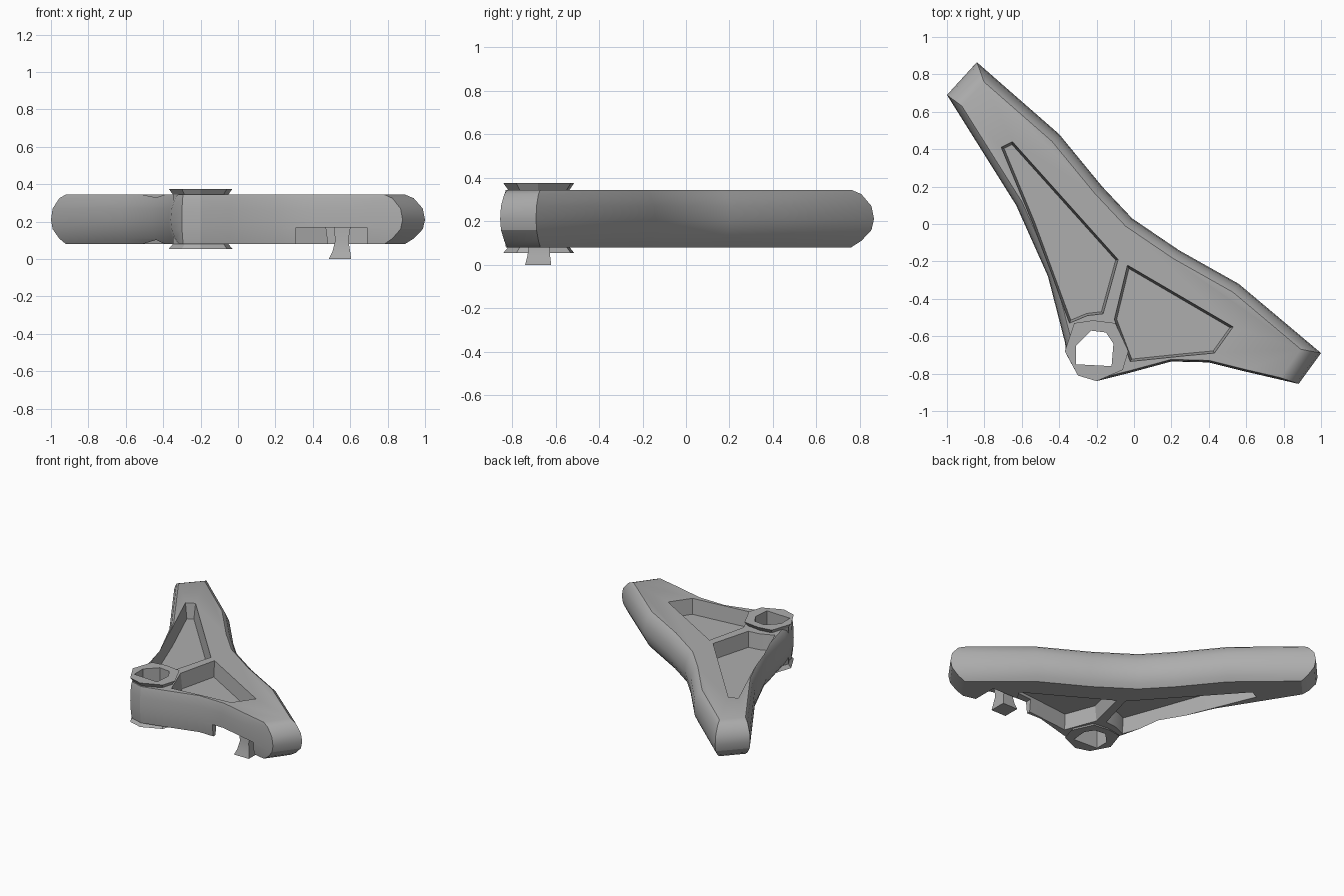
import bpy, bmesh
from mathutils import Vector

if "Cube" in bpy.data.objects:
    bpy.data.objects.remove(bpy.data.objects["Cube"])

metal = bpy.data.materials.new("grey metal")
metal.use_nodes = True
grey = (0.42, 0.42, 0.42, 1)
metal.diffuse_color = grey
metal.node_tree.nodes["Principled BSDF"].inputs["Base Color"].default_value = grey


def inset(points, amounts):
    """Move every edge of a counter-clockwise outline inward by its own amount."""
    pts = [Vector(p) for p in points]
    n, out = len(pts), []
    for i, p in enumerate(pts):
        a = (p - pts[i - 1]).normalized()
        b = (pts[(i + 1) % n] - p).normalized()
        na, nb = Vector((-a.y, a.x)), Vector((-b.y, b.x))
        da, db = amounts[i - 1], amounts[i]
        cross = a.x * b.y - a.y * b.x
        if abs(cross) < 0.1:
            out.append(p + (na * da + nb * db) / 2)
        else:
            t = ((nb * db - na * da).cross(b)) / cross
            out.append(p + na * da + a * t)
    return out


def loft(name, rings):
    """Solid through (z, outline) rings, listed bottom to top."""
    bm = bmesh.new()
    loops = [[bm.verts.new((p[0], p[1], z)) for p in pts] for z, pts in rings]
    bm.faces.new(loops[0][::-1])
    bm.faces.new(loops[-1])
    for low, high in zip(loops, loops[1:]):
        for i in range(len(low)):
            j = (i + 1) % len(low)
            bm.faces.new((low[i], low[j], high[j], high[i]))
    bmesh.ops.recalc_face_normals(bm, faces=bm.faces[:])
    mesh = bpy.data.meshes.new(name)
    bm.to_mesh(mesh)
    bm.free()
    mesh.materials.append(metal)
    obj = bpy.data.objects.new(name, mesh)
    bpy.context.collection.objects.link(obj)
    return obj


def rect(x0, x1, y0, y1):
    return [(x0, y0), (x1, y0), (x1, y1), (x0, y1)]


def activate(obj):
    bpy.ops.object.select_all(action="DESELECT")
    obj.select_set(True)
    bpy.context.view_layer.objects.active = obj


def cut(target, cutter):
    cutter.hide_render = True
    activate(target)
    mod = target.modifiers.new("cut", "BOOLEAN")
    mod.operation, mod.solver, mod.object = "DIFFERENCE", "EXACT", cutter
    bpy.ops.object.modifier_apply(modifier=mod.name)
    bpy.data.objects.remove(cutter)


# Outline of the arm: left side, front side, then the long rear side
left_side = [(-1, 0.69), (-0.63, 0.10), (-0.46, -0.28), (-0.37, -0.63)]
front_side = [(-0.36, -0.70), (-0.30, -0.81), (-0.20, -0.84), (-0.04, -0.80),
              (0.20, -0.735), (0.40, -0.74), (0.60, -0.79)]
right_tip = [(0.88, -0.855)]
rear_side = [(1, -0.69), (0.56, -0.32), (0.24, -0.14), (-0.01, 0.03),
             (-0.17, 0.20), (-0.40, 0.48)]
left_tip = [(-0.84, 0.865)]
outline = left_side + front_side + right_tip + rear_side + left_tip
softness = [0.4] * 4 + [0.12] * 7 + [1.1] + [0.6] * 6 + [1.1]

# Body with rounded rear edge and tips
profile = [(0.08, 0.09), (0.11, 0.05), (0.16, 0.01), (0.21, 0),
           (0.27, 0.01), (0.325, 0.05), (0.345, 0.09)]
body = loft("arm_body", [(z, inset(outline, [d * s for s in softness]))
                         for z, d in profile])

# Pockets on both faces leave a thin web between the ribs
left_pocket = [(-0.71, 0.41), (-0.54, 0.0), (-0.345, -0.53), (-0.25, -0.49),
               (-0.165, -0.48), (-0.085, -0.19), (-0.65, 0.44)]
right_pocket = [(-0.035, -0.22), (-0.105, -0.51), (-0.02, -0.735), (0.27, -0.705),
                (0.43, -0.69), (0.53, -0.55)]
for pocket in (left_pocket, right_pocket):
    floor = inset(pocket, [0.012] * len(pocket))
    cut(body, loft("pocket_cutter", [(0.235, floor), (0.345, pocket), (0.5, pocket)]))
    cut(body, loft("pocket_cutter", [(-0.1, pocket), (0.08, pocket), (0.19, floor)]))

# Clearance notch under the front rim
cut(body, loft("notch_cutter", [(z, rect(0.31, 0.69, -0.95, -0.62)) for z in (-0.1, 0.17)]))

# Bushing collar standing slightly proud on both faces, with an open bore
collar_outline = [(-0.37, -0.68), (-0.30, -0.81), (-0.20, -0.84), (-0.06, -0.78),
                  (-0.03, -0.68), (-0.10, -0.53), (-0.22, -0.515), (-0.32, -0.53)]
bore = [(-0.31, -0.75), (-0.12, -0.76), (-0.11, -0.64), (-0.15, -0.58),
        (-0.23, -0.57), (-0.31, -0.65)]
waist = inset(collar_outline, [0.02] * 8)
collar = loft("bushing_collar", [(0.055, collar_outline), (0.08, waist),
                                 (0.345, waist), (0.375, collar_outline)])
for part in (body, collar):
    cut(part, loft("bore_cutter", [(-0.1, bore), (0.5, bore)]))

# Link mount hanging below the front rim
mount = loft("link_mount", [(0.0, rect(0.485, 0.605, -0.74, -0.62)),
                            (0.04, rect(0.505, 0.60, -0.73, -0.625)),
                            (0.10, rect(0.52, 0.59, -0.72, -0.63)),
                            (0.19, rect(0.51, 0.605, -0.72, -0.63))])

for obj in (body, collar, mount):
    activate(obj)
    bpy.ops.object.shade_smooth_by_angle(angle=0.5)
